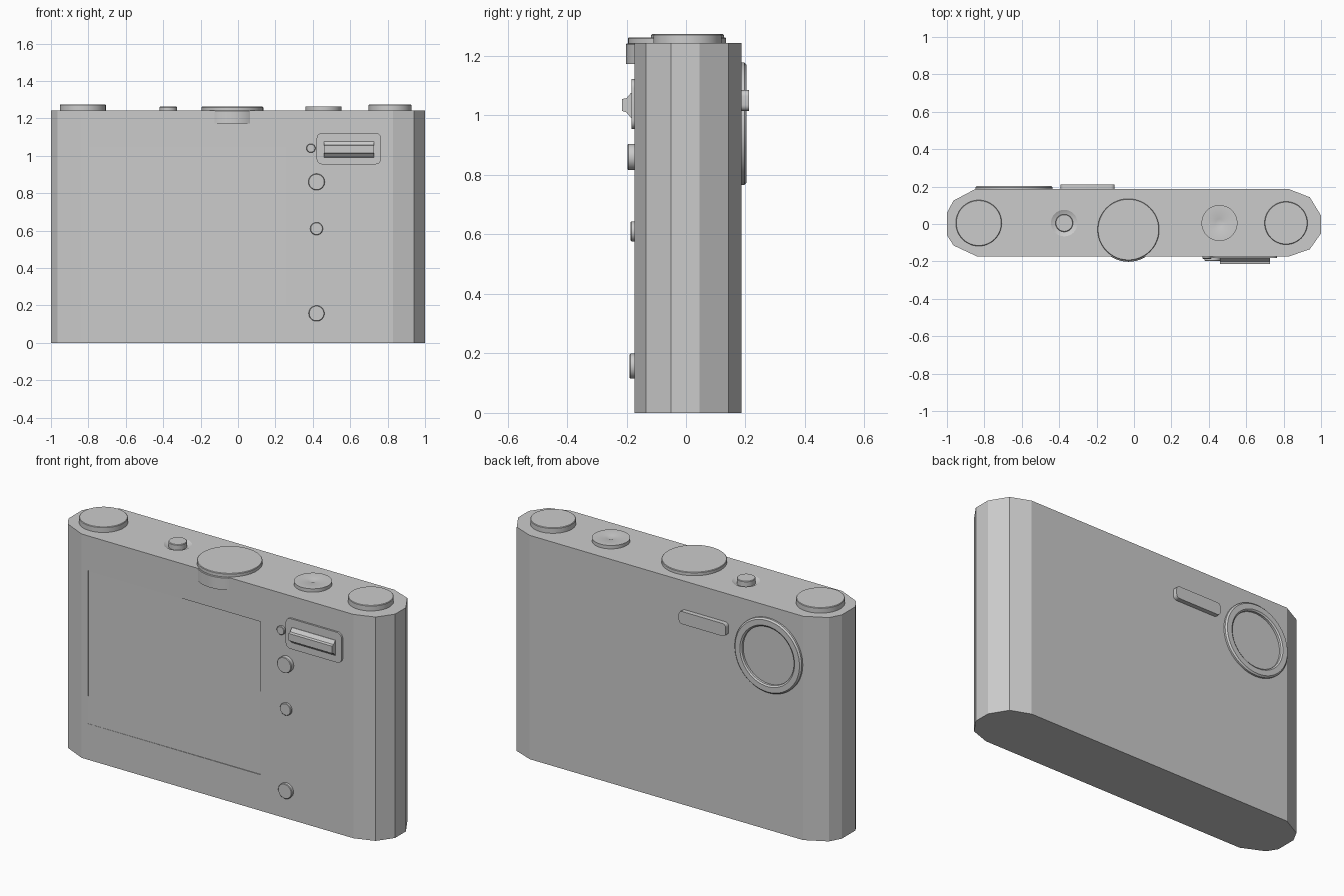
import bpy, bmesh
from math import cos, sin, pi
from mathutils import Matrix, Vector

old = bpy.data.objects.get("Cube")
if old:
    bpy.data.objects.remove(old, do_unlink=True)

# Single grey finish
GREY = (0.6, 0.6, 0.6, 1)
grey = bpy.data.materials.new("plain grey")
grey.use_nodes = True
grey.diffuse_color = GREY
grey.node_tree.nodes["Principled BSDF"].inputs["Base Color"].default_value = GREY

FRONT_Y, BACK_Y, TOP_Z = -0.173, 0.186, 1.243
UP = Matrix.Identity(4)
FRONT = Matrix.Rotation(pi / 2, 4, "X")
BACK = Matrix.Rotation(-pi / 2, 4, "X")


def finish(name, bm, facing=UP, loc=(0, 0, 0), smooth=True):
    bmesh.ops.transform(bm, matrix=Matrix.Translation(loc) @ facing, verts=bm.verts)
    bmesh.ops.recalc_face_normals(bm, faces=bm.faces)
    mesh = bpy.data.meshes.new(name)
    bm.to_mesh(mesh)
    bm.free()
    mesh.materials.append(grey)
    obj = bpy.data.objects.new(name, mesh)
    bpy.context.collection.objects.link(obj)
    bpy.ops.object.select_all(action="DESELECT")
    obj.select_set(True)
    bpy.context.view_layer.objects.active = obj
    if smooth:
        bpy.ops.object.shade_smooth_by_angle(angle=pi / 6)
    return obj


def lathe(name, profile, loc, facing=UP, sides=48):
    """Spin (radius, height) points around the facing axis."""
    bm = bmesh.new()
    rings = []
    for r, h in profile:
        n = sides if r > 0 else 1
        rings.append([bm.verts.new((r * cos(2 * pi * i / sides), r * sin(2 * pi * i / sides), h))
                      for i in range(n)])
    for a, b in zip(rings, rings[1:]):
        for i in range(sides):
            j = (i + 1) % sides
            quad = [a[i % len(a)], a[j % len(a)], b[j % len(b)], b[i % len(b)]]
            bm.faces.new(list(dict.fromkeys(quad)))
    return finish(name, bm, facing, loc)


def disc(name, r, low, high, loc, facing=UP):
    return lathe(name, [(0, low), (r, low), (r, high - 0.003), (r - 0.003, high), (0, high)],
                 loc, facing)


def prism(name, points, direction, smooth=False):
    """Extrude a closed outline along a direction."""
    bm = bmesh.new()
    face = bm.faces.new([bm.verts.new(p) for p in points])
    new = bmesh.ops.extrude_face_region(bm, geom=[face], use_keep_orig=True)
    verts = [v for v in new["geom"] if isinstance(v, bmesh.types.BMVert)]
    bmesh.ops.translate(bm, vec=Vector(direction), verts=verts)
    return finish(name, bm, smooth=smooth)


def rounded_plate(name, size, radius, loc, facing):
    bm = bmesh.new()
    bmesh.ops.create_cube(bm, size=1, matrix=Matrix.Diagonal((*size, 1)))
    corners = [e for e in bm.edges if abs(e.verts[0].co.z - e.verts[1].co.z) > 1e-5]
    bmesh.ops.bevel(bm, geom=corners, offset=radius, segments=5, profile=0.5, affect="EDGES")
    return finish(name, bm, facing, loc)


def cut(target, cutter):
    mod = target.modifiers.new("cut", "BOOLEAN")
    mod.operation = "DIFFERENCE"
    mod.solver = "EXACT"
    mod.object = cutter
    cutter.hide_render = True
    bpy.ops.object.select_all(action="DESELECT")
    target.select_set(True)
    bpy.context.view_layer.objects.active = target
    bpy.ops.object.modifier_apply(modifier=mod.name)
    bpy.data.objects.remove(cutter, do_unlink=True)


# Body: flat slab with faceted ends
outline = [(0.83, BACK_Y), (0.94, 0.143), (1, 0.045), (1, -0.05), (0.94, -0.135), (0.83, FRONT_Y),
           (-0.84, FRONT_Y), (-0.965, -0.115), (-1, -0.06), (-1, 0.06), (-0.965, 0.125),
           (-0.85, BACK_Y)]
body = prism("body", [(x, y, 0) for x, y in outline], (0, 0, TOP_Z))

# Screen: very shallow recess, deepest at its upper left corner
bm = bmesh.new()
for x in (-0.8, 0.26):
    for z in (0.2, 1.05):
        depth = 0.001 + 0.003 * (x > 0) + 0.003 * (z > 1)
        for y in (FRONT_Y - 0.05, FRONT_Y + depth):
            bm.verts.new((x, y, z))
bmesh.ops.convex_hull(bm, input=bm.verts)
cut(body, finish("screen_cutter", bm, smooth=False))

# Dish around the small top button
cut(body, lathe("dish_cutter", [(0, -0.015), (0.04, -0.015), (0.075, 0.002), (0, 0.002)],
                (-0.373, 0.005, TOP_Z)))

# Controls on the top
disc("right_knob", 0.123, -0.02, 0.03, (-0.83, 0.005, TOP_Z))
disc("left_knob", 0.115, -0.02, 0.03, (0.813, 0.005, TOP_Z))
disc("power_button", 0.047, -0.03, 0.019, (-0.373, 0.005, TOP_Z))
disc("mode_dial", 0.165, -0.02, 0.019, (-0.03, -0.03, TOP_Z))
disc("dial_housing", 0.172, -0.07, -0.001, (-0.03, -0.03, TOP_Z))
lathe("shutter_button", [(0, -0.02), (0.096, -0.02), (0.096, 0.019), (0.022, 0.019), (0, 0.011)],
      (0.457, 0.005, TOP_Z))

# Round buttons on the front
for name, r, height, x, z in (("upper_button", 0.044, 0.024, 0.42, 0.86),
                              ("middle_button", 0.034, 0.013, 0.42, 0.61),
                              ("lower_button", 0.042, 0.017, 0.42, 0.157),
                              ("indicator_button", 0.024, 0.013, 0.39, 1.04)):
    disc(name, r, -0.02, height, (x, FRONT_Y, z), FRONT)

# Zoom rocker with its base plate
rocker_plate = rounded_plate("rocker_plate", (0.345, 0.168, 0.03), 0.03,
                             (0.593, FRONT_Y + 0.005, 1.038), FRONT)
rocker_side = [(-0.17, 1.078), (-0.185, 1.076), (-0.2, 1.058), (-0.215, 1.055),
               (-0.215, 1.015), (-0.2, 1.01), (-0.185, 0.992), (-0.17, 0.99)]
prism("zoom_rocker", [(0.46, y, z) for y, z in rocker_side], (0.267, 0, 0))

# Lens ring and flash bar on the back
lathe("lens_ring", [(0.16, -0.01), (0.206, -0.01), (0.206, 0.01), (0.198, 0.018),
                    (0.168, 0.018), (0.16, 0.012), (0.16, -0.01)],
      (-0.642, BACK_Y, 0.972), BACK, 64)
rounded_plate("flash_bar", (0.289, 0.07, 0.05), 0.02, (-0.248, BACK_Y + 0.001, 1.05), BACK)
